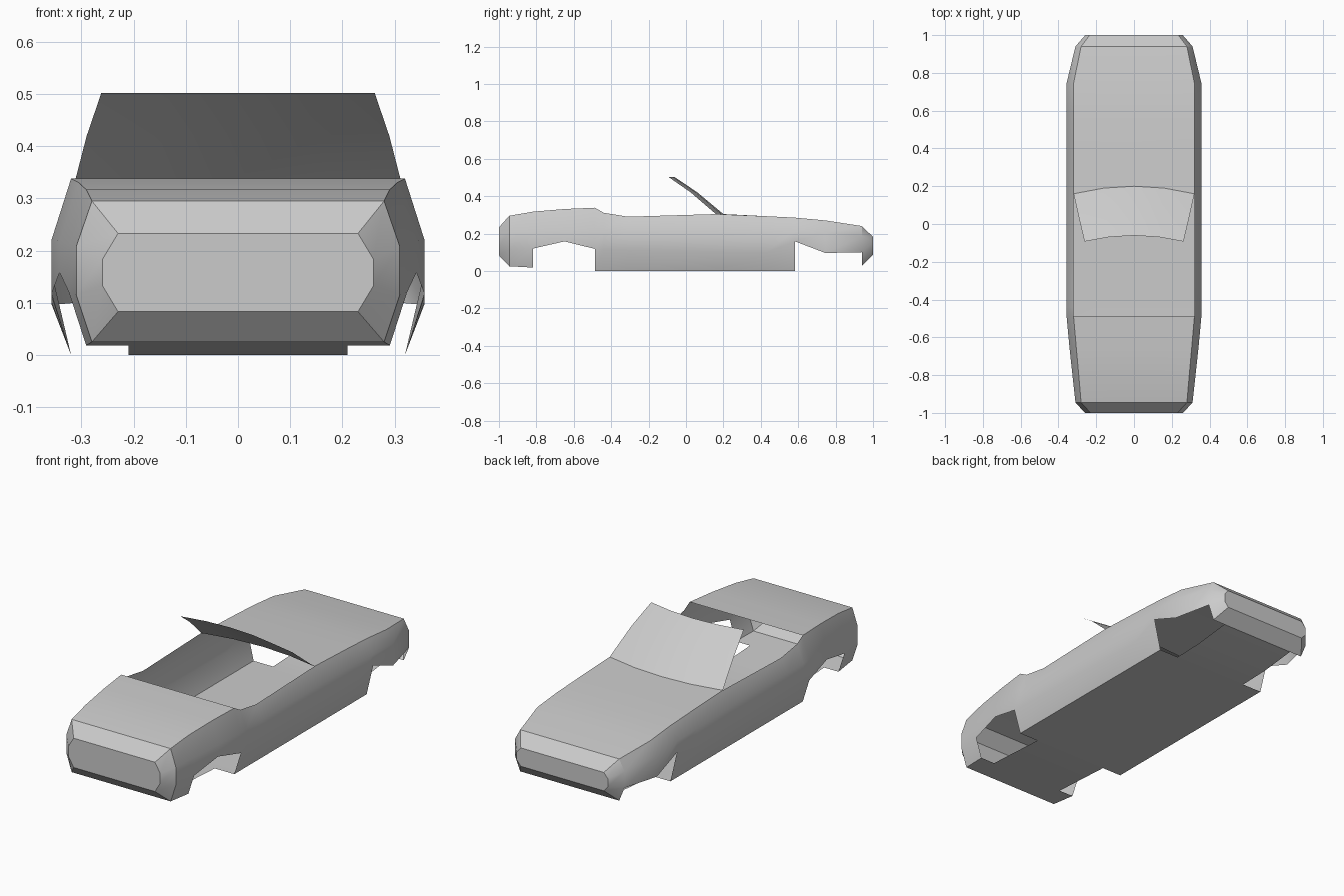
import bpy, math

if "Cube" in bpy.data.objects:
    bpy.data.objects.remove(bpy.data.objects["Cube"])

def make_object(name, verts, faces):
    mesh = bpy.data.meshes.new(name)
    mesh.from_pydata(verts, [], faces)
    mesh.update()
    ob = bpy.data.objects.new(name, mesh)
    bpy.context.collection.objects.link(ob)
    bpy.ops.object.select_all(action='DESELECT')
    ob.select_set(True)
    bpy.context.view_layer.objects.active = ob
    bpy.ops.object.mode_set(mode='EDIT')
    bpy.ops.mesh.select_all(action='SELECT')
    bpy.ops.mesh.normals_make_consistent(inside=False)
    bpy.ops.object.mode_set(mode='OBJECT')
    bpy.ops.object.shade_smooth_by_angle(angle=math.radians(30))
    return ob

FLOOR = 0.21                       # half width of the floor between the wheels
COLS = (1, 0.5, 0, -0.5, -1)       # columns across the top panels and the glass
BOW = 0.04                         # curve of the windshield base

# Body cross-sections: y, deck half width, side half width, z bottom/lower/upper/top
stations = [
    (-1.0,   0.23,  0.26,  0.083, 0.133, 0.183, 0.233),
    (-0.945, 0.28,  0.31,  0.025, 0.115, 0.208, 0.295),
    (-0.817, 0.291, 0.324, 0.018, 0.12,  0.213, 0.317),
    (-0.65,  0.306, 0.342, 0.009, 0.158, 0.218, 0.331),
    (-0.487, 0.32,  0.357, 0.0,   0.118, 0.222, 0.338),
    (-0.44,  0.32,  0.357, 0.0,   0.115, 0.222, 0.311),
    (-0.31,  0.32,  0.357, 0.0,   0.11,  0.222, 0.29),
    (0.16,   0.32,  0.357, 0.0,   0.10,  0.222, 0.304),
    (0.422,  0.32,  0.357, 0.0,   0.096, 0.218, 0.293),
    (0.583,  0.32,  0.357, 0.0,   0.158, 0.214, 0.285),
    (0.745,  0.32,  0.357, 0.005, 0.096, 0.205, 0.27),
    (0.94,   0.28,  0.31,  0.027, 0.10,  0.185, 0.24),
    (1.0,    0.235, 0.258, 0.088, 0.115, 0.155, 0.182),
]
ARCH_BAYS = {2, 3, 9, 10}          # wheel arches
OPEN_BAYS = {4, 5, 6}              # open cockpit
GLASS_ROW = 7

def ring(i):
    y, w, side, zb, zl, zu, zt = stations[i]
    bow = BOW if i == GLASS_ROW else 0
    half = [(FLOOR, y, zb), (w, y, zb), (side, y, zl), (side, y, zu)]
    top = [(w * f, y + bow * (1 - f * f), zt) for f in COLS]
    return half + top + [(-x, yy, z) for x, yy, z in reversed(half)]

# Hollow body shell
verts = [p for i in range(len(stations)) for p in ring(i)]
n = len(ring(0))
faces = [list(range(n)), list(range(len(verts) - n, len(verts)))]
for i in range(len(stations) - 1):
    for k in range(n):
        if i in ARCH_BAYS and k in (0, 1, 10, 11):
            continue
        if i in OPEN_BAYS and 4 <= k <= 7:
            continue
        a, b = i * n + k, i * n + (k + 1) % n
        faces.append([a, b, b + n, a + n])
make_object("body_shell", verts, faces)

# Curved windshield: half width, edge y, bow, z
rows = [(0.32, 0.16, BOW, 0.304), (0.29, 0.025, 0.036, 0.42), (0.262, -0.093, 0.032, 0.502)]
verts = [(w * f, y + b * (1 - f * f), z) for w, y, b, z in rows for f in COLS]
m = len(COLS)
faces = [[r * m + c, r * m + c + 1, (r + 1) * m + c + 1, (r + 1) * m + c]
         for r in range(len(rows) - 1) for c in range(m - 1)]
make_object("windshield", verts, faces)
